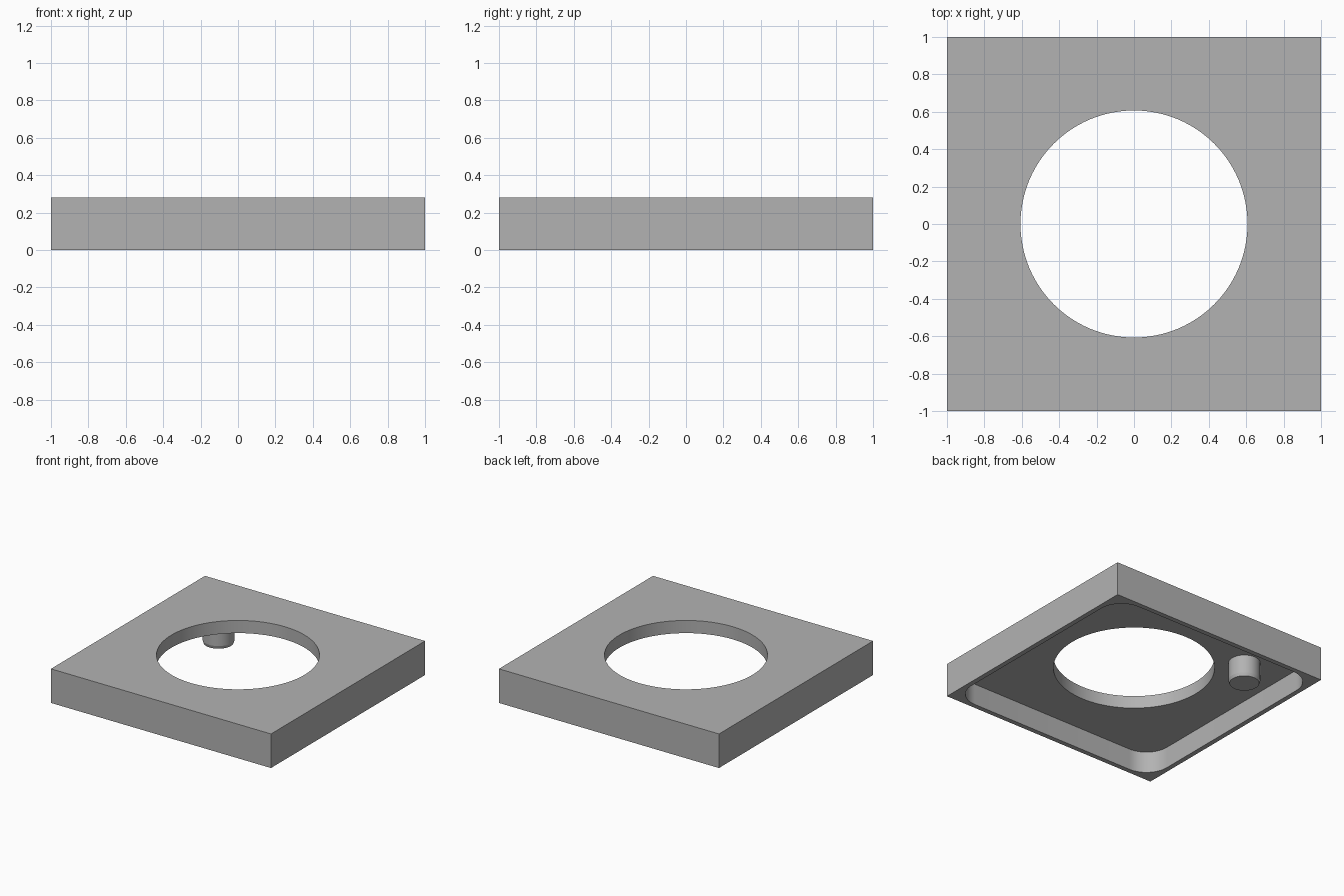
import bpy, bmesh, math

if "Cube" in bpy.data.objects:
    bpy.data.objects.remove(bpy.data.objects["Cube"])

HEIGHT = 0.28      # overall height
CEILING = 0.176    # underside of the top plate
HOLE_R = 0.607
POCKET_HALF = 0.96
POCKET_R = 0.2
PEG_R = 0.12

grey = bpy.data.materials.new("grey")
grey.diffuse_color = (0.45, 0.45, 0.45, 1)
grey.use_nodes = True
grey.node_tree.nodes["Principled BSDF"].inputs["Base Color"].default_value = grey.diffuse_color


def circle(radius, n, cx=0.0, cy=0.0):
    return [(cx + radius * math.cos(2 * math.pi * i / n),
             cy + radius * math.sin(2 * math.pi * i / n)) for i in range(n)]


def rounded_square(half, radius, steps=14):
    points = []
    for corner, (sx, sy) in enumerate([(1, 1), (-1, 1), (-1, -1), (1, -1)]):
        for i in range(steps + 1):
            a = math.pi / 2 * (corner + i / steps)
            points.append((sx * (half - radius) + radius * math.cos(a),
                           sy * (half - radius) + radius * math.sin(a)))
    return points


def loft(name, sections, cap_top=True):
    """Solid through a stack of (z, outline) sections."""
    bm = bmesh.new()
    rings = [[bm.verts.new((x, y, z)) for x, y in outline] for z, outline in sections]
    n = len(rings[0])
    for low, high in zip(rings, rings[1:]):
        for i in range(n):
            j = (i + 1) % n
            bm.faces.new((low[i], low[j], high[j], high[i]))
    bm.faces.new(rings[0][::-1])
    if cap_top:
        bm.faces.new(rings[-1])
    mesh = bpy.data.meshes.new(name)
    bm.to_mesh(mesh)
    bm.free()
    mesh.materials.append(grey)
    obj = bpy.data.objects.new(name, mesh)
    bpy.context.collection.objects.link(obj)
    return obj


def select(obj):
    bpy.ops.object.select_all(action='DESELECT')
    obj.select_set(True)
    bpy.context.view_layer.objects.active = obj


def cut(obj, cutter):
    cutter.hide_render = True
    mod = obj.modifiers.new("cut", 'BOOLEAN')
    mod.operation = 'DIFFERENCE'
    mod.solver = 'EXACT'
    mod.object = cutter
    select(obj)
    bpy.ops.object.modifier_apply(modifier=mod.name)
    bpy.data.objects.remove(cutter)


# Square cover, hollowed from below and pierced by a round opening
square = [(-1, -1), (1, -1), (1, 1), (-1, 1)]
cover = loft("cover", [(0, square), (HEIGHT, square)])
pocket = rounded_square(POCKET_HALF, POCKET_R)
cut(cover, loft("pocket_cutter", [(-0.1, pocket), (CEILING, pocket)]))
opening = circle(HOLE_R, 96)
cut(cover, loft("opening_cutter", [(-0.2, opening), (HEIGHT + 0.1, opening)]))

# Locating peg under the plate with a slightly chamfered tip
peg_sections = [(z, circle(r, 48, -0.59, 0.59))
                for z, r in [(0, PEG_R - 0.008), (0.025, PEG_R), (CEILING, PEG_R)]]
peg = loft("peg", peg_sections, cap_top=False)

for part in (cover, peg):
    select(part)
    bpy.ops.object.shade_smooth_by_angle(angle=math.radians(15))
